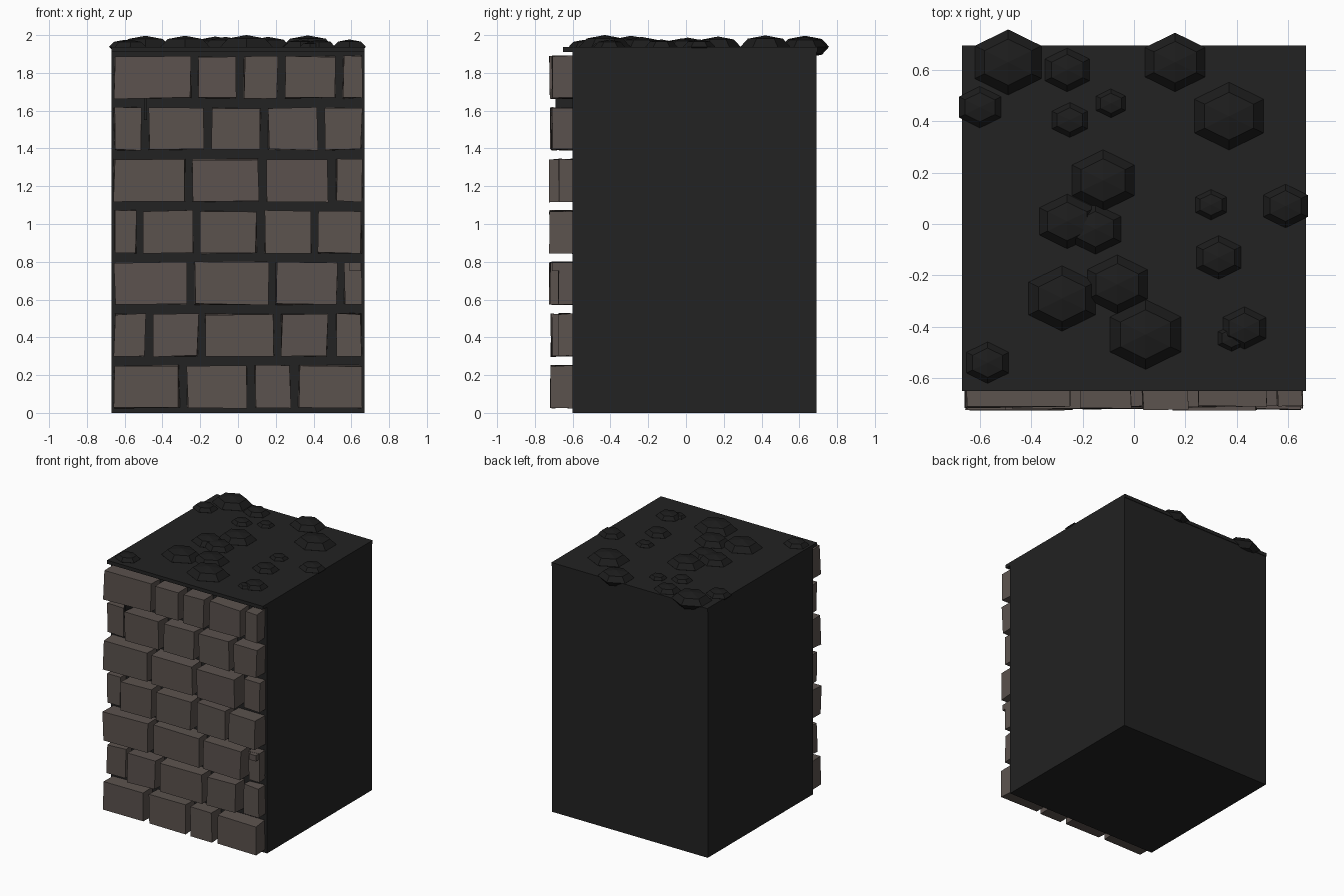
import bpy
import bmesh
import random
from mathutils import Matrix, Vector

random.seed(7)

default = bpy.data.objects.get("Cube")
if default:
    bpy.data.objects.remove(default, do_unlink=True)


def material(name, colour):
    mat = bpy.data.materials.new(name)
    mat.use_nodes = True
    mat.diffuse_color = (*colour, 1)
    mat.node_tree.nodes["Principled BSDF"].inputs["Base Color"].default_value = (*colour, 1)
    return mat


MORTAR = material("dark mortar", (0.016, 0.016, 0.016))
GRAVEL = material("black gravel", (0.012, 0.012, 0.012))
BRICK = material("grey brown brick", (0.105, 0.085, 0.076))


def finish(bm, name, mat):
    mesh = bpy.data.meshes.new(name)
    bm.to_mesh(mesh)
    bm.free()
    mesh.materials.append(mat)
    obj = bpy.data.objects.new(name, mesh)
    bpy.context.collection.objects.link(obj)
    return obj


def add_box(bm, low, high):
    low, high = Vector(low), Vector(high)
    place = Matrix.Translation((low + high) / 2) @ Matrix.Diagonal((*(high - low), 1))
    return bmesh.ops.create_cube(bm, size=1, matrix=place)["verts"]


def box(name, low, high, mat):
    bm = bmesh.new()
    add_box(bm, low, high)
    return finish(bm, name, mat)


# Wall core and the thin roof slab that overhangs the brick face
SIDE, FACE, BACK = 0.67, -0.60, 0.69
box("wall_core", (-SIDE, FACE, 0), (SIDE, BACK, 1.92), MORTAR)
box("roof_slab", (-SIDE, -0.65, 1.91), (SIDE, BACK + 0.005, 1.937), MORTAR)

# Brick courses: each row lists the centres of its upright joints
COURSES = [
    (-0.29, 0.07, 0.30),
    (-0.47, -0.19, 0.21, 0.495),
    (-0.25, 0.18, 0.545),
    (-0.52, -0.22, 0.12, 0.405),
    (-0.26, 0.13, 0.50),
    (-0.49, -0.16, 0.14, 0.44),
    (-0.23, 0.01, 0.23, 0.535),
]
GAP, PITCH, HEIGHT = 0.022, 0.273, 0.222
END = SIDE + 0.006

for row, joints in enumerate(COURSES):
    bm = bmesh.new()
    bottom = 0.028 + row * PITCH
    edges = (-END, *joints, END)
    for left, right in zip(edges, edges[1:]):
        outermost = left == -END or right == END
        shallow = outermost and right - left < 0.23 and row < 6
        front = -0.675 if shallow else -0.708 - random.uniform(0, 0.015)
        verts = add_box(bm, (left + GAP, front, bottom),
                        (right - GAP, FACE + 0.01, bottom + HEIGHT))
        # Knock the corners slightly out of square
        for v in verts:
            v.co.x += random.uniform(-0.006, 0.006)
            v.co.z += random.uniform(-0.005, 0.005)
            if v.co.y < FACE:
                v.co.y += random.uniform(-0.004, 0.004)
    finish(bm, f"brick_course_{row + 1}", BRICK)

# Small brick chips on the right edge and a sliver of mortar in a joint
for name, top in (("lower_chip", 0.795), ("upper_chip", 1.612)):
    box(name, (0.59, -0.71, top - 0.045), (0.65, FACE, top), BRICK)
box("mortar_sliver", (-0.498, -0.69, 1.55), (-0.482, FACE, 1.665), MORTAR)

# Flattened six-sided gravel lumps: x, y, radius
LUMPS = [
    (-0.49, 0.63, 0.15), (-0.26, 0.60, 0.10), (0.16, 0.63, 0.135),
    (0.37, 0.42, 0.155), (-0.60, 0.455, 0.095), (-0.25, 0.405, 0.08),
    (-0.09, 0.47, 0.066), (-0.12, 0.17, 0.14), (-0.26, 0.01, 0.125),
    (-0.15, -0.02, 0.115), (0.30, 0.075, 0.07), (0.59, 0.07, 0.10),
    (0.33, -0.13, 0.10), (-0.28, -0.29, 0.15), (-0.065, -0.235, 0.135),
    (0.045, -0.43, 0.16), (-0.57, -0.54, 0.095), (0.43, -0.405, 0.097),
    (0.38, -0.445, 0.06),
]
bm = bmesh.new()
for x, y, radius in LUMPS:
    place = Matrix.Translation((x, y, 1.938))
    squash = Matrix.Diagonal((radius, radius * 0.85, radius * 0.39, 1))
    bmesh.ops.create_uvsphere(bm, u_segments=6, v_segments=4, radius=1,
                              matrix=place @ squash)
finish(bm, "roof_gravel", GRAVEL)
